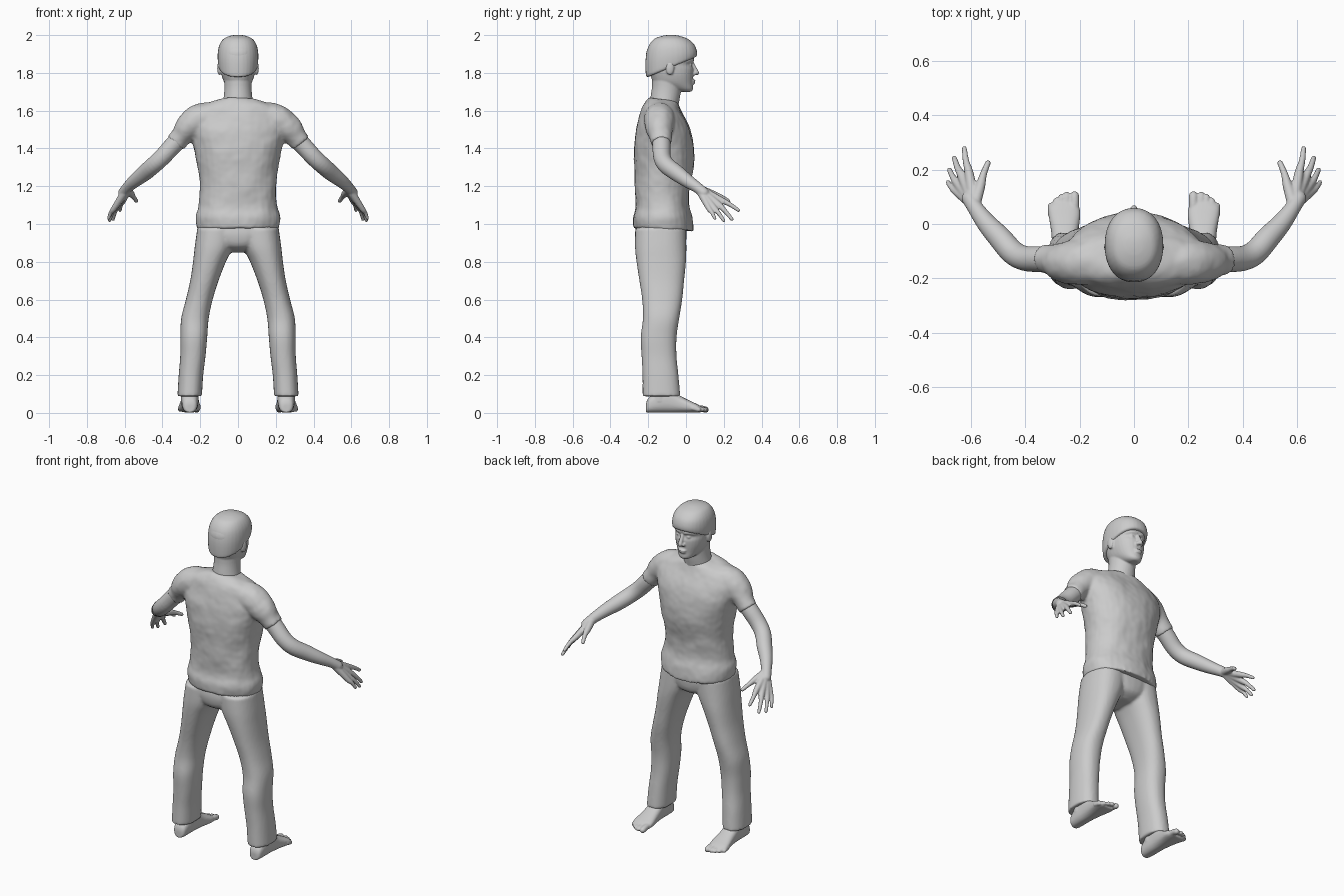
import bpy, bmesh, math
from mathutils import Vector, Matrix

SEG = 32


def resample(rows, n=4):
    """Catmull-Rom through rows of numbers."""
    out = []
    for i in range(len(rows) - 1):
        a, b, c, d = (rows[max(0, min(len(rows) - 1, i + k))] for k in (-1, 0, 1, 2))
        for j in range(n):
            t = j / n
            out.append([0.5 * (2*q + (r-p)*t + (2*p-5*q+4*r-s)*t*t + (3*q-p-3*r+s)*t**3)
                        for p, q, r, s in zip(a, b, c, d)])
    return out + [list(rows[-1])]


def skin(bm, rings):
    loops = [[bm.verts.new(p) for p in r] for r in rings]
    for a, b in zip(loops, loops[1:]):
        for i in range(SEG):
            j = (i + 1) % SEG
            bm.faces.new((a[i], a[j], b[j], b[i]))
    bm.faces.new(loops[0][::-1])
    bm.faces.new(loops[-1])


def ring(c, u, v, e=2.0):
    pts = []
    for i in range(SEG):
        a = 2 * math.pi * i / SEG
        f = lambda w: math.copysign(abs(w) ** (2 / e), w)
        pts.append(c + u * f(math.cos(a)) + v * f(math.sin(a)))
    return pts


def stack(bm, rows, e=2.2, s=1):
    """Horizontal sections: z at front, centre x, half width, back y, front y, tilt."""
    rings = []
    for z, cx, hw, yb, yf, k in resample(rows):
        r = ring(Vector((s * cx, (yb + yf) / 2, z)), Vector((hw, 0, 0)),
                 Vector((0, (yf - yb) / 2, 0)), e)
        for p in r:
            p.z += k * (p.y - yf)
        rings.append(r)
    skin(bm, rings)


def tube(bm, pts, s=1, round_end=True):
    """Round limb through (x, y, z, radius)."""
    rows = resample(pts)
    P = [Vector((s * r[0], r[1], r[2])) for r in rows]
    R = [r[3] for r in rows]
    if round_end:
        d = (P[-1] - P[-2]).normalized()
        end, rad = P[-1], R[-1]
        for a in (30, 55, 75):
            a = math.radians(a)
            P.append(end + d * rad * math.sin(a))
            R.append(rad * math.cos(a))
    rings = []
    for i, p in enumerate(P):
        t = (P[min(i + 1, len(P) - 1)] - P[max(i - 1, 0)]).normalized()
        ref = Vector((0, 0, 1)) if abs(t.z) < 0.9 else Vector((0, 1, 0))
        u = t.cross(ref).normalized()
        rings.append(ring(p, u * R[i], t.cross(u) * R[i]))
    skin(bm, rings)


def ball(bm, c, size):
    bmesh.ops.create_uvsphere(bm, u_segments=20, v_segments=12, radius=1,
                              matrix=Matrix.Translation(c) @ Matrix.Diagonal((*size, 1)))


def finish(bm, name, voxel, smooth):
    """Merge the overlapping volumes into one soft skin."""
    bmesh.ops.recalc_face_normals(bm, faces=bm.faces)
    me = bpy.data.meshes.new(name)
    bm.to_mesh(me)
    bm.free()
    ob = bpy.data.objects.new(name, me)
    bpy.context.collection.objects.link(ob)
    m = ob.modifiers.new("merge", 'REMESH')
    m.mode, m.voxel_size, m.use_smooth_shade = 'VOXEL', voxel, True
    m = ob.modifiers.new("soften", 'SMOOTH')
    m.factor, m.iterations = 0.5, smooth
    return ob


# shirt: torso and sleeves
bm = bmesh.new()
stack(bm, [(0.962, 0, .215, -.278, .04, -.05), (1.03, 0, .225, -.283, .034, -.02),
           (1.1, 0, .207, -.267, .016, 0), (1.2, 0, .202, -.272, .02, 0),
           (1.3, 0, .213, -.276, .04, 0), (1.4, 0, .233, -.276, .042, 0),
           (1.48, 0, .255, -.268, .028, 0), (1.55, 0, .26, -.25, 0, 0),
           (1.607, 0, .22, -.235, -.03, -.05), (1.635, 0, .15, -.215, -.04, -.1),
           (1.65, 0, .083, -.195, -.045, -.15)])
for s in (1, -1):
    tube(bm, [(.15, -.14, 1.56, .085), (.21, -.14, 1.55, .083), (.265, -.14, 1.508, .074),
              (.305, -.133, 1.46, .058), (.332, -.13, 1.428, .055)], s, False)
shirt = finish(bm, "shirt", .009, 4)
tex = bpy.data.textures.new("folds", 'CLOUDS')
tex.noise_scale = 0.13
m = shirt.modifiers.new("folds", 'DISPLACE')
m.texture, m.strength, m.mid_level = tex, 0.014, 0.5

# trousers: hips and two legs
bm = bmesh.new()
stack(bm, [(.85, 0, .05, -.18, -.06, 0), (.88, 0, .13, -.25, -.01, 0),
           (.94, 0, .2, -.27, .004, 0), (1.0, 0, .205, -.262, 0, 0)])
for s in (1, -1):
    stack(bm, [(.088, .256, .065, -.23, -.03, 0), (.2, .249, .065, -.23, -.04, 0),
               (.3, .239, .067, -.235, -.05, 0), (.4, .234, .071, -.24, -.05, 0),
               (.5, .228, .073, -.228, -.036, 0), (.6, .205, .071, -.232, -.02, 0),
               (.7, .178, .075, -.247, -.01, 0), (.8, .151, .087, -.262, 0, 0),
               (.88, .127, .102, -.27, .002, 0), (.98, .11, .105, -.268, 0, 0)], 2.3, s)
finish(bm, "trousers", .009, 3)

# bare feet with toes
for s, side in ((1, "right"), (-1, "left")):
    bm = bmesh.new()
    rings = []
    for y, cx, hw, top in resample([(-.212, .255, .018, .045), (-.2, .255, .036, .075),
                                    (-.15, .255, .044, .115), (-.09, .255, .046, .125),
                                    (-.03, .255, .05, .088), (.03, .256, .058, .058),
                                    (.06, .258, .057, .044), (.08, .255, .045, .032)]):
        rings.append(ring(Vector((s * cx, y, top / 2 + .002)), Vector((hw, 0, 0)),
                          Vector((0, 0, top / 2)), 2.5))
    skin(bm, rings)
    tube(bm, [(.255, -.14, .06, .047), (.255, -.14, .2, .045)], s)
    for i in range(5):
        x, r = (.219 if i == 0 else .228 + i * .0195), (.017 if i == 0 else .0115)
        tip = (.104, .108, .1, .086, .068)[i]
        tube(bm, [(x, .03, .026, r), (x, tip - .025, .023, r), (x, tip, .017, r)], s)
    finish(bm, "foot_" + side, .005, 3)

# arms with hands
fingers = [((.607, .185, 1.127), (.625, .278, 1.073), .0115),
           ((.632, .172, 1.103), (.662, .243, 1.025), .0115),
           ((.649, .147, 1.087), (.68, .2, 1.018), .011),
           ((.655, .12, 1.085), (.685, .153, 1.03), .0105),
           ((.566, .14, 1.16), (.538, .225, 1.122), .0125)]
for s, side in ((1, "right"), (-1, "left")):
    bm = bmesh.new()
    tube(bm, [(.26, -.135, 1.5, .05), (.34, -.13, 1.42, .048), (.4, -.127, 1.355, .046),
              (.446, -.105, 1.312, .045), (.495, -.05, 1.27, .043), (.545, .005, 1.23, .036),
              (.585, .06, 1.193, .029), (.607, .095, 1.165, .028)], s)
    for k, tip, r in fingers:
        a, b = Vector(k), Vector(tip)
        mid = (a + b) / 2 + Vector((.003, 0, .004))
        tube(bm, [(.588, .07, 1.185, .023), (*k, r * 1.45), (*mid, r * 1.05), (*b, r * .85)], s)
    finish(bm, "arm_" + side, .005, 3)

# head with neck, nose, lips, brow and ears
bm = bmesh.new()
stack(bm, [(1.58, 0, .09, -.2, -.05, 0), (1.67, 0, .076, -.188, -.032, 0),
           (1.73, 0, .072, -.18, -.025, 0), (1.8, 0, .075, -.18, -.02, 0)], 2)
stack(bm, [(1.7, 0, .022, -.02, .026, 0), (1.713, 0, .045, -.08, .037, 0),
           (1.745, 0, .071, -.165, .036, 0), (1.785, 0, .086, -.188, .039, 0),
           (1.82, 0, .092, -.2, .04, 0), (1.845, 0, .095, -.206, .032, 0),
           (1.87, 0, .098, -.21, .042, 0), (1.91, 0, .1, -.21, .042, 0),
           (1.95, 0, .09, -.19, .03, 0), (1.98, 0, .06, -.15, -.01, 0)])
tube(bm, [(0, .03, 1.855, .01), (0, .045, 1.825, .011), (0, .057, 1.8, .013)])
ball(bm, (0, .036, 1.758), (.026, .015, .007))
ball(bm, (0, .035, 1.746), (.022, .014, .007))
for s in (1, -1):
    ball(bm, (s * .014, .044, 1.795), (.009, .012, .009))
    ball(bm, (s * .033, .024, 1.842), (.014, .01, .008))
    tube(bm, [(.01, .034, 1.865, .009), (.035, .03, 1.869, .009), (.062, .008, 1.862, .008)], s)
    ball(bm, (s * .099, -.085, 1.825), (.011, .022, .036))
finish(bm, "head", .005, 2)

# short hair with a fringe, longer at the nape
bm = bmesh.new()
stack(bm, [(1.882, 0, .096, -.205, .046, .42), (1.888, 0, .104, -.213, .057, .36),
           (1.915, 0, .108, -.214, .058, .16), (1.95, 0, .1, -.2, .044, .05),
           (1.98, 0, .077, -.168, .01, 0), (1.996, 0, .042, -.125, -.035, 0),
           (2.001, 0, .012, -.09, -.065, 0)])
finish(bm, "hair", .006, 3)
